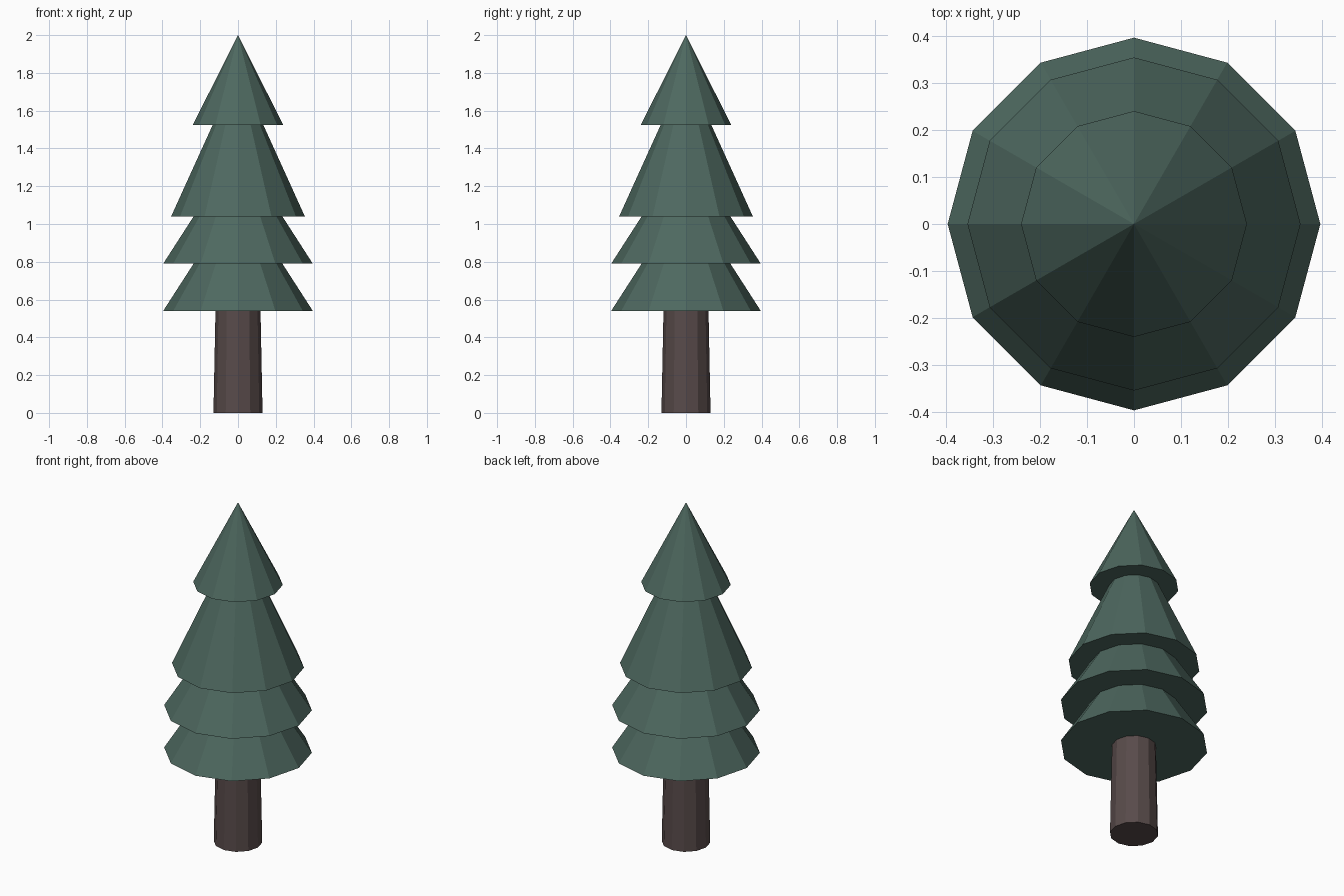
import bpy
import math

if "Cube" in bpy.data.objects:
    bpy.data.objects.remove(bpy.data.objects["Cube"])

SIDES = 12


def material(name, color):
    m = bpy.data.materials.new(name)
    m.diffuse_color = (*color, 1.0)
    m.use_nodes = True
    m.node_tree.nodes["Principled BSDF"].inputs["Base Color"].default_value = m.diffuse_color
    return m


def frustum(name, z0, z1, r0, r1, mat):
    """Flat-shaded, capped cone or tapered cylinder between two heights."""
    bpy.ops.mesh.primitive_cone_add(vertices=SIDES, radius1=r0, radius2=r1,
                                    depth=z1 - z0, location=(0, 0, (z0 + z1) / 2))
    ob = bpy.context.object
    ob.name = name
    ob.data.materials.append(mat)
    return ob


needle_green = material("needle green", (0.075, 0.138, 0.115))
bark_brown = material("bark brown", (0.098, 0.070, 0.069))

# Trunk, tapering slightly into the foliage
frustum("trunk", 0.0, 0.60, 0.13, 0.118, bark_brown)

# Foliage tiers from bottom to top: base height, apex height, base radius
tiers = [
    ("foliage_bottom", 0.54, 1.155, 0.396),
    ("foliage_lower", 0.79, 1.405, 0.396),
    ("foliage_upper", 1.04, 1.82, 0.354),
    ("foliage_top", 1.523, 2.0, 0.24),
]
for name, base, apex, radius in tiers:
    frustum(name, base, apex, radius, 0.0, needle_green)
